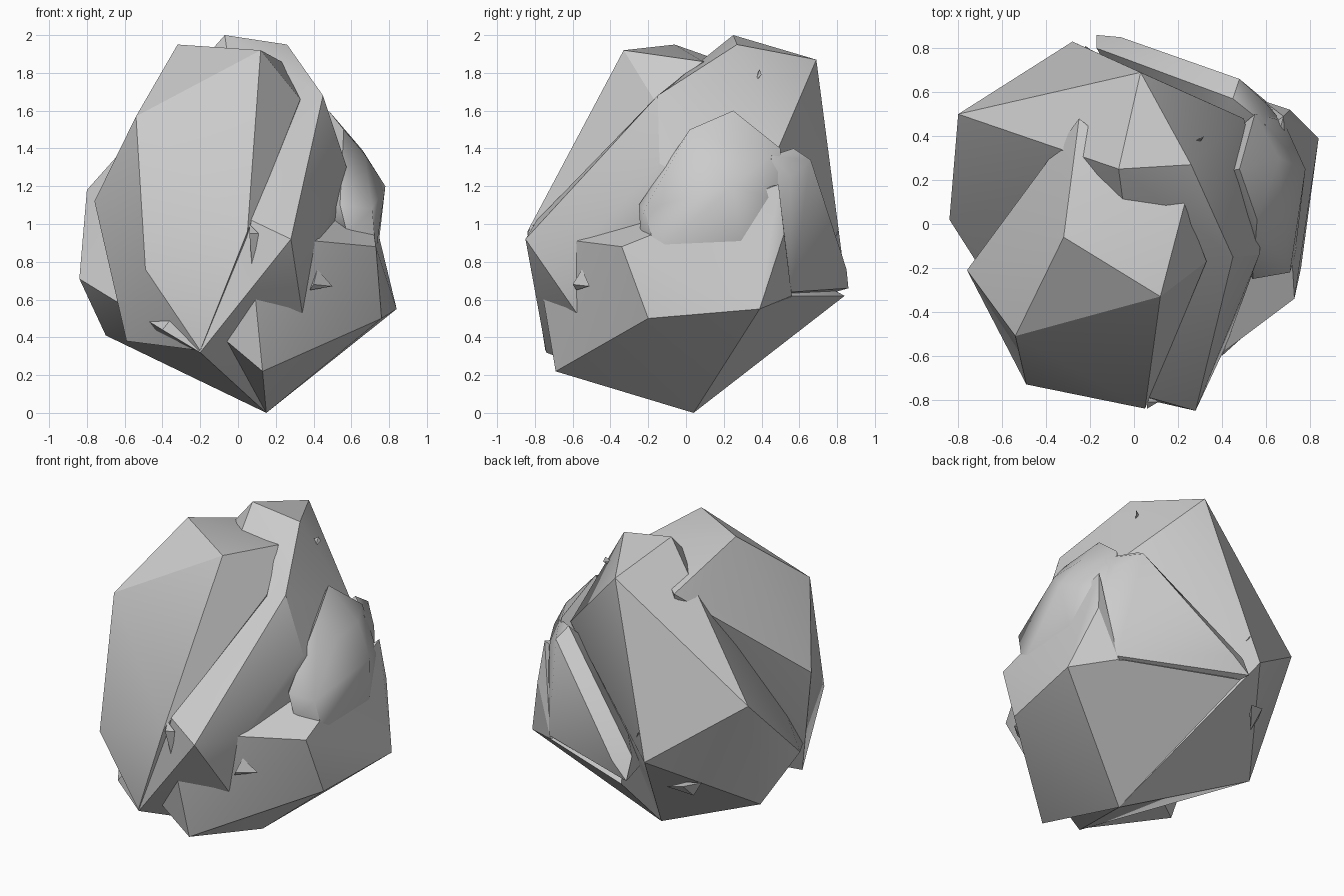
import bpy, bmesh
from mathutils import Vector


def chunk(name, pts, smooth=0.35):
    """One convex faceted piece of stone spanned by its corner points."""
    bm = bmesh.new()
    for p in pts:
        bm.verts.new(p)
    res = bmesh.ops.convex_hull(bm, input=bm.verts[:])
    junk = set(res["geom_interior"]) | set(res["geom_unused"])
    bmesh.ops.delete(bm, geom=[v for v in junk if isinstance(v, bmesh.types.BMVert)], context='VERTS')
    bmesh.ops.dissolve_limit(bm, angle_limit=0.03, verts=bm.verts[:], edges=bm.edges[:])
    bmesh.ops.recalc_face_normals(bm, faces=bm.faces[:])
    me = bpy.data.meshes.new(name)
    bm.to_mesh(me)
    bm.free()
    ob = bpy.data.objects.new(name, me)
    bpy.context.collection.objects.link(ob)
    bpy.ops.object.select_all(action='DESELECT')
    ob.select_set(True)
    bpy.context.view_layer.objects.active = ob
    bpy.ops.object.shade_smooth_by_angle(angle=smooth)
    return ob


# Core boulder with the raised diagonal ledge
chunk("core_boulder", [
    (-.07, .25, 2.0), (.26, .27, 1.95), (.03, .69, 1.87), (.45, -.15, 1.68),
    (.28, -.85, .92), (.07, -.79, 1.02), (-.80, .50, 1.18), (-.84, .02, .71),
    (-.70, .23, .41), (-.28, .83, .80), (-.20, -.74, .32), (-.40, -.67, .44),
    (.15, .04, 0), (.50, .48, 1.38), (.60, .08, 1.20), (.57, -.14, 1.32),
    (.42, -.55, .89), (.34, -.58, .53)], 0.5)

# Large front-left slab
chunk("front_slab", [
    (.12, -.33, 1.92), (-.54, -.51, 1.57), (-.32, -.06, 1.95), (.23, .09, 1.86),
    (.33, -.17, 1.66), (-.49, -.73, .76), (.05, -.84, .96), (-.20, -.745, .33),
    (-.76, -.21, 1.12), (-.59, -.36, .38), (-.33, .34, 1.70), (-.25, .48, 1.76),
    (0, 0, .5)], 0.5)

# Lower right block, reaching up to a peak at the back
chunk("right_block", [
    (.76, -.20, .50), (.73, -.34, .88), (.84, .39, .55), (.15, .04, 0),
    (.13, -.69, .22), (.41, -.58, .91), (.68, .49, 1.21), (.71, .52, .95),
    (.09, -.76, .63), (-.06, -.70, .38), (.59, .56, .62), (.3, .2, .8)], 0.5)

# Underside at the back, joining the block and the tilted slab
chunk("back_foot", [
    (.84, .39, .55), (.15, .04, 0), (-.12, .84, .62), (.57, .57, .62), (.2, .3, .9)])

# Smooth bulge on the right shoulder
chunk("right_bulge", [
    (.56, .02, 1.50), (.71, -.22, 1.08), (.78, .25, 1.20), (.48, .25, 1.60),
    (.54, -.25, 1.10), (.73, -.16, .85), (.74, .30, .85), (.55, .50, 1.40),
    (.67, .06, 1.37), (.66, .30, 1.39), (.68, .47, 1.13), (.62, .54, .70),
    (.58, -.24, .94), (.2, .2, 1.0)], 0.9)

# Tilted slab along the back, running into the bulge
chunk("back_slab", [
    (.48, .66, 1.34), (.45, .57, 1.40), (-.06, .85, .76), (-.17, .86, .66),
    (-.17, .80, .80), (.60, .56, .64), (.60, .55, 1.25), (.60, .45, 1.36),
    (.66, .48, 1.05), (.1, .3, .5), (.3, .3, 1.1)], 0.7)

# Small chips sticking out of the surface: three base corners and a tip
chips = [
    [(-.39, -.63, 1.25), (-.37, -.67, 1.12), (-.21, -.70, 1.14), (-.41, -.64, 1.20)],
    [(.42, -.55, .76), (.38, -.58, .65), (.50, -.51, .67), (.40, -.60, .68)],
    [(.06, -.81, 1.00), (.11, -.81, .95), (.075, -.79, .76), (.06, -.84, .95)],
    [(.28, .38, 1.80), (.32, .40, 1.79), (.30, .37, 1.76), (.31, .39, 1.82)],
    [(-.28, .75, .98), (-.18, .78, .90), (-.22, .74, .84), (-.22, .81, .97)],
    [(-.50, .55, .62), (-.34, .68, .60), (-.44, .55, .52), (-.44, .66, .62)],
]
for i, pts in enumerate(chips):
    mid = sum((Vector(p) for p in pts), Vector()) / 4
    inner = mid * .95 + Vector((0, 0, 1)) * .05
    chunk("chip_%d" % i, pts + [inner])
